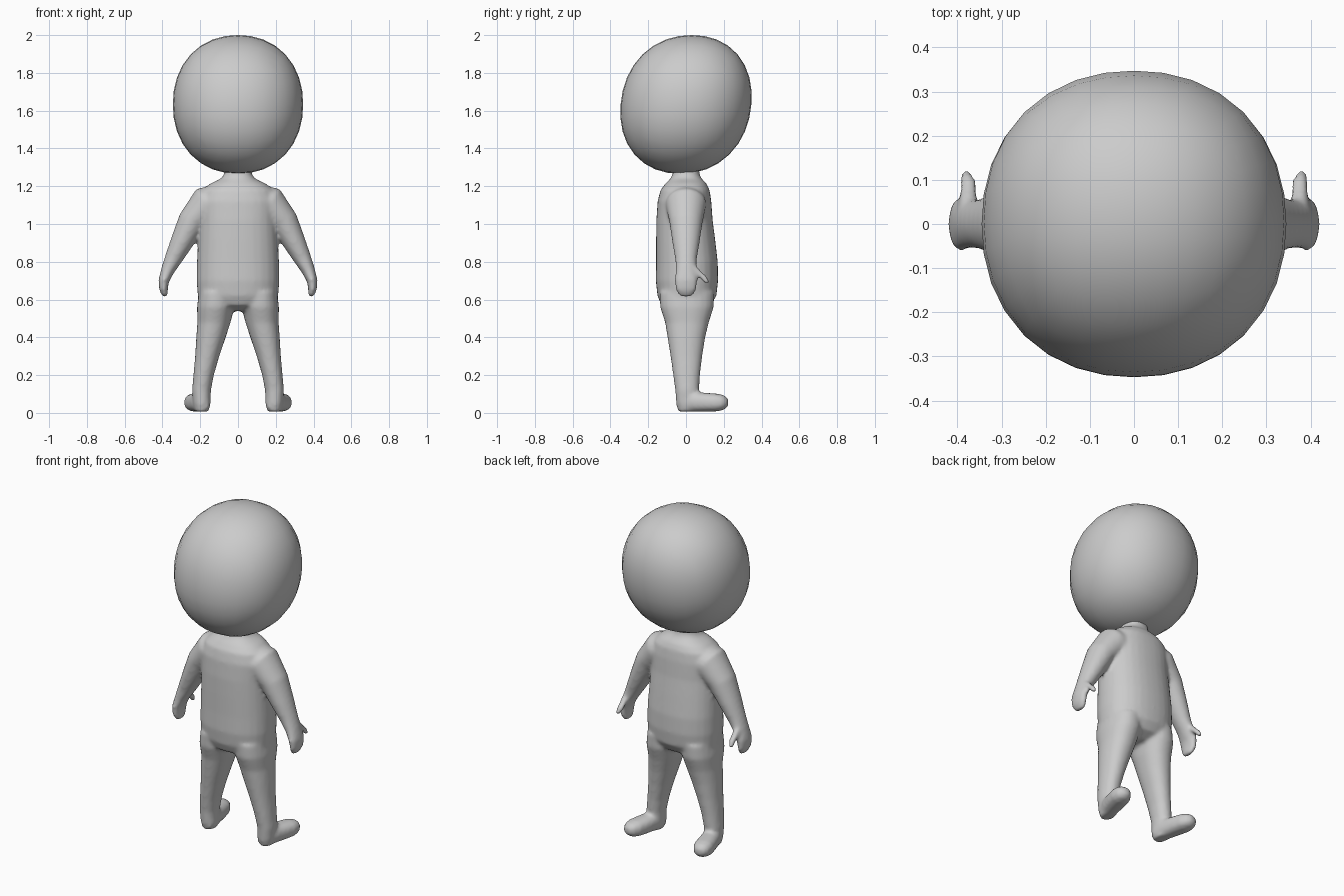
import bpy, bmesh, math
from mathutils import Vector

skin = bpy.data.materials.new("plain grey")
skin.diffuse_color = (0.6, 0.6, 0.6, 1)


def loft(bm, rings, side=1, power=2.0, segments=24):
    """Closed skin through rings of (centre, axis u, axis v, ru, rv)."""
    loops = []
    for c, u, v, ru, rv in rings:
        loop = []
        for i in range(segments):
            a = 2 * math.pi * i / segments
            ca, sa = math.cos(a), math.sin(a)
            k = (abs(ca) ** power + abs(sa) ** power) ** (-1 / power)
            p = Vector(c) + Vector(u) * ru * ca * k + Vector(v) * rv * sa * k
            loop.append(bm.verts.new((p.x * side, p.y, p.z)))
        loops.append(loop)
    faces = [bm.faces.new(loops[0]), bm.faces.new(loops[-1])]
    for a, b in zip(loops, loops[1:]):
        for i in range(segments):
            j = (i + 1) % segments
            faces.append(bm.faces.new((a[i], a[j], b[j], b[i])))
    bmesh.ops.recalc_face_normals(bm, faces=faces)


def flat(x, y, z, rx, ry):
    """Horizontal ring."""
    return ((x, y, z), (1, 0, 0), (0, 1, 0), rx, ry)


def limb(points):
    """Rings square to a path in the xz plane: (x, y, z, thickness, depth)."""
    rings = []
    for i, (x, y, z, t, d) in enumerate(points):
        a, b = points[max(i - 1, 0)], points[min(i + 1, len(points) - 1)]
        w = Vector((b[0] - a[0], 0, b[2] - a[2])).normalized()
        rings.append(((x, y, z), (-w.z, 0, w.x), (0, 1, 0), t, d))
    return rings


def make_object(name, bm):
    mesh = bpy.data.meshes.new(name)
    bm.to_mesh(mesh)
    bm.free()
    mesh.materials.append(skin)
    mesh.shade_smooth()
    obj = bpy.data.objects.new(name, mesh)
    bpy.context.collection.objects.link(obj)
    return obj


# Body: torso, neck, arms, legs and feet blended into one skin
bm = bmesh.new()
loft(bm, [
    flat(0, 0.00, 0.54, 0.11, 0.07), flat(0, 0.00, 0.57, 0.18, 0.13),
    flat(0, 0.005, 0.62, 0.213, 0.156), flat(0, 0.005, 0.70, 0.219, 0.165),
    flat(0, 0.005, 0.80, 0.217, 0.163), flat(0, -0.002, 0.92, 0.211, 0.156),
    flat(0, -0.008, 1.02, 0.206, 0.149), flat(0, -0.008, 1.12, 0.21, 0.142),
    flat(0, -0.005, 1.18, 0.19, 0.130), flat(0, 0, 1.215, 0.145, 0.108),
    flat(0, 0, 1.24, 0.09, 0.082), flat(0, 0, 1.265, 0.072, 0.07),
    flat(0, 0, 1.32, 0.072, 0.07)], power=2.3, segments=32)

for side in (-1, 1):
    # Arm and flat hand
    loft(bm, limb([
        (0.08, 0, 1.125, 0.09, 0.10), (0.165, 0, 1.105, 0.098, 0.108),
        (0.245, 0, 1.01, 0.076, 0.088), (0.30, 0, 0.90, 0.06, 0.072),
        (0.345, 0, 0.81, 0.046, 0.057), (0.372, 0, 0.755, 0.036, 0.055),
        (0.393, 0, 0.70, 0.028, 0.062), (0.395, 0, 0.655, 0.023, 0.056),
        (0.388, 0, 0.63, 0.018, 0.044), (0.385, 0, 0.615, 0.011, 0.026)]),
        side)
    # Thumb
    loft(bm, [
        flat(0.375, 0.035, 0.775, 0.02, 0.022), flat(0.375, 0.062, 0.745, 0.021, 0.024),
        flat(0.375, 0.088, 0.722, 0.02, 0.022), flat(0.378, 0.104, 0.70, 0.018, 0.018),
        flat(0.38, 0.112, 0.686, 0.012, 0.012)], side, segments=12)
    # Leg
    loft(bm, [
        flat(0.112, 0.005, 0.64, 0.095, 0.145), flat(0.118, 0.005, 0.56, 0.099, 0.142),
        flat(0.127, 0.005, 0.48, 0.088, 0.116), flat(0.143, 0.002, 0.40, 0.078, 0.100),
        flat(0.163, 0.002, 0.30, 0.064, 0.084), flat(0.182, 0.003, 0.20, 0.054, 0.071),
        flat(0.193, 0.006, 0.12, 0.05, 0.063), flat(0.192, 0.006, 0.05, 0.046, 0.058),
        flat(0.192, 0.008, 0.006, 0.036, 0.048)], side, power=2.2)
    # Foot, toes turned slightly outward
    along = Vector((0.25, 1, 0)).normalized()
    across = (along.y, -along.x, 0)
    loft(bm, [((0.19 + 0.25 * y, y, z), across, (0, 0, 1), rx, rz)
              for y, z, rx, rz in ((-0.045, 0.055, 0.025, 0.035),
                                   (-0.02, 0.055, 0.042, 0.047),
                                   (0.04, 0.058, 0.051, 0.053),
                                   (0.11, 0.056, 0.056, 0.05),
                                   (0.165, 0.055, 0.056, 0.047),
                                   (0.20, 0.055, 0.044, 0.039),
                                   (0.222, 0.055, 0.022, 0.02))],
         side, power=2.4)

body = make_object("body", bm)
remesh = body.modifiers.new("blend", 'REMESH')
remesh.mode = 'VOXEL'
remesh.voxel_size = 0.01
remesh.use_smooth_shade = True
smooth = body.modifiers.new("soften", 'SMOOTH')
smooth.factor = 0.5
smooth.iterations = 8

# Head: rounded cube, slightly squarish and leaning toward +y at the top
bm = bmesh.new()
bmesh.ops.create_cube(bm, size=2)
bmesh.ops.subdivide_edges(bm, edges=bm.edges[:], cuts=7, use_grid_fill=True)
for v in bm.verts:
    p = [math.tan(c * math.pi / 4) for c in v.co]
    k = sum(abs(c) ** 2.15 for c in p) ** (-1 / 2.15)
    x, y, z = (c * k for c in p)
    v.co = (0.345 * x, 0.346 * y + 0.03 * z, 1.633 + 0.367 * z)
make_object("head", bm)
